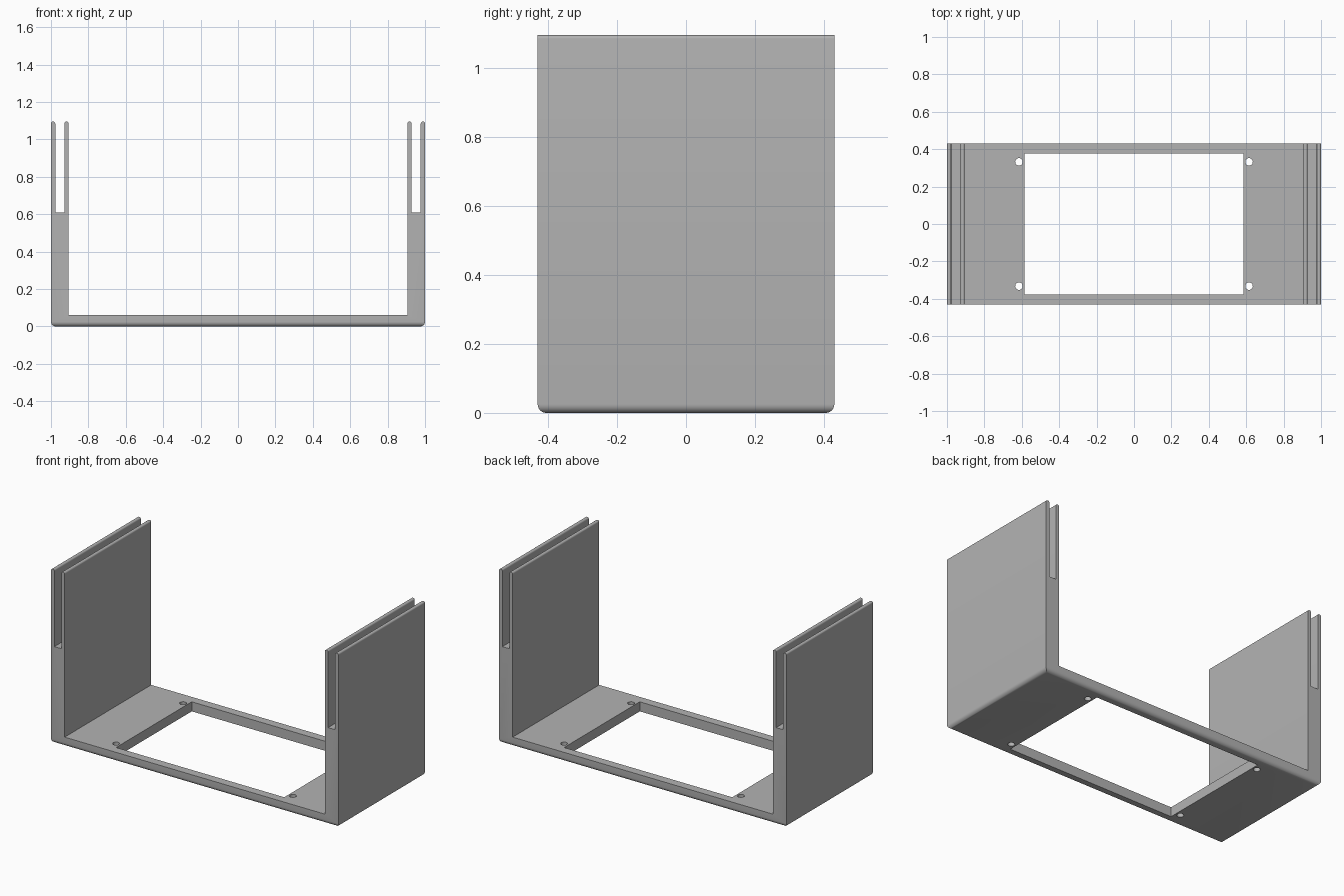
import bpy
import bmesh
import math
from mathutils import Matrix

if "Cube" in bpy.data.objects:
    bpy.data.objects.remove(bpy.data.objects["Cube"], do_unlink=True)

HALF_Y, TOP, FLOOR = 0.43, 1.095, 0.06
INNER, PRONG, SLOT_Z = 0.905, 0.023, 0.61
FILLET, TIP = 0.025, 0.0105

grey = bpy.data.materials.new("light grey")
colour = (0.45, 0.45, 0.45, 1)
grey.diffuse_color = colour
grey.use_nodes = True
grey.node_tree.nodes["Principled BSDF"].inputs["Base Color"].default_value = colour


def make_object(name, bm):
    bmesh.ops.recalc_face_normals(bm, faces=bm.faces)
    mesh = bpy.data.meshes.new(name)
    bm.to_mesh(mesh)
    bm.free()
    obj = bpy.data.objects.new(name, mesh)
    bpy.context.collection.objects.link(obj)
    mesh.materials.append(grey)
    return obj


# U-shaped bracket: half profile mirrored, then extruded front to back
half = [(1, 0), (1, TOP), (1 - PRONG, TOP), (1 - PRONG, SLOT_Z),
        (INNER + PRONG, SLOT_Z), (INNER + PRONG, TOP), (INNER, TOP), (INNER, FLOOR)]
profile = half + [(-x, z) for x, z in reversed(half)]
bm = bmesh.new()
face = bm.faces.new([bm.verts.new((x, -HALF_Y, z)) for x, z in profile])
extruded = bmesh.ops.extrude_face_region(bm, geom=[face])["geom"]
bmesh.ops.translate(bm, vec=(0, 2 * HALF_Y, 0),
                    verts=[v for v in extruded if isinstance(v, bmesh.types.BMVert)])
bmesh.ops.recalc_face_normals(bm, faces=bm.faces)


# Rounded bottom rim and rounded prong tips
def round_edges(rule, radius):
    edges = [e for e in bm.edges if rule(*e.verts)]
    bmesh.ops.bevel(bm, geom=edges, offset=radius, segments=6, profile=0.5,
                    affect='EDGES', clamp_overlap=True)


round_edges(lambda a, b: a.co.z < 1e-4 and b.co.z < 1e-4, FILLET)
round_edges(lambda a, b: min(a.co.z, b.co.z) > TOP - 1e-4
            and abs(a.co.y - b.co.y) > HALF_Y, TIP)
bracket = make_object("bracket", bm)

# Cutter: floor window and four screw holes
bm = bmesh.new()
bmesh.ops.create_cube(bm, size=1, matrix=Matrix.Diagonal((1.17, 0.752, 0.4, 1)))
for sx in (-1, 1):
    for sy in (-1, 1):
        bmesh.ops.create_cone(bm, cap_ends=True, segments=32, radius1=0.02,
                              radius2=0.02, depth=0.4,
                              matrix=Matrix.Translation((sx * 0.615, sy * 0.332, 0)))
cutter = make_object("floor_cutter", bm)
cutter.hide_render = True

cut = bracket.modifiers.new("floor openings", 'BOOLEAN')
cut.operation = 'DIFFERENCE'
cut.solver = 'EXACT'
cut.object = cutter
bpy.context.view_layer.objects.active = bracket
bpy.ops.object.select_all(action='DESELECT')
bracket.select_set(True)
bpy.ops.object.modifier_apply(modifier=cut.name)
bpy.data.objects.remove(cutter, do_unlink=True)
bpy.ops.object.shade_smooth_by_angle(angle=math.radians(30))
